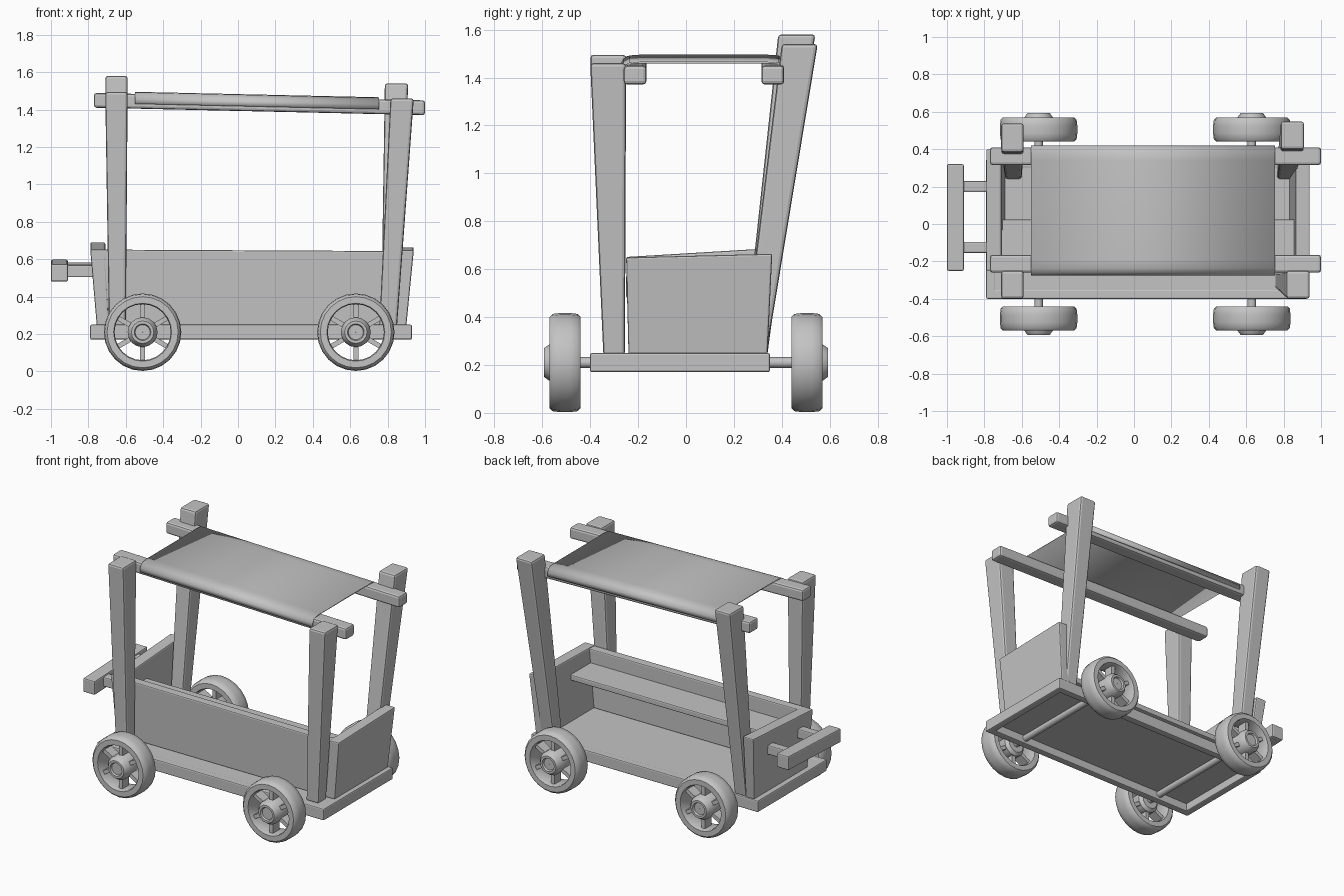
import bpy, bmesh, math
from mathutils import Matrix

if "Cube" in bpy.data.objects:
    bpy.data.objects.remove(bpy.data.objects["Cube"])

grey = bpy.data.materials.new("plain grey")
grey.use_nodes = True
grey.diffuse_color = (0.55, 0.55, 0.55, 1)
grey.node_tree.nodes["Principled BSDF"].inputs["Base Color"].default_value = (0.55, 0.55, 0.55, 1)


def finish(name, bm, bevel=0, smooth=False):
    bmesh.ops.recalc_face_normals(bm, faces=bm.faces)
    mesh = bpy.data.meshes.new(name)
    bm.to_mesh(mesh)
    bm.free()
    mesh.materials.append(grey)
    obj = bpy.data.objects.new(name, mesh)
    bpy.context.collection.objects.link(obj)
    if bevel:
        mod = obj.modifiers.new("soft edges", "BEVEL")
        mod.width = bevel
        mod.segments = 2
    if smooth:
        bpy.context.view_layer.objects.active = obj
        obj.select_set(True)
        bpy.ops.object.shade_smooth_by_angle(angle=math.radians(40))
        obj.select_set(False)
    return obj


def block(name, bottom, top, z0, z1, bevel=0.008, slope=(0, 0), shear=False):
    """Tapered beam between two (x0, x1, y0, y1) rectangles; slope tilts the top, shear the bottom too."""
    bm = bmesh.new()
    rings = []
    for (x0, x1, y0, y1), z, tilt in ((bottom, z0, shear), (top, z1, True)):
        ring = []
        for x, y in ((x0, y0), (x1, y0), (x1, y1), (x0, y1)):
            dz = slope[0] * x + slope[1] * y if tilt else 0
            ring.append(bm.verts.new((x, y, z + dz)))
        rings.append(ring)
    low, high = rings
    bm.faces.new(low)
    bm.faces.new(high)
    for i in range(4):
        j = (i + 1) % 4
        bm.faces.new((low[i], low[j], high[j], high[i]))
    return finish(name, bm, bevel)


def box(name, rect, z0, z1, **options):
    return block(name, rect, rect, z0, z1, **options)


def lathe(bm, profile, steps=24):
    """Closed (radius, y) profile turned around the y axis."""
    rings = []
    for s in range(steps):
        a = math.tau * s / steps
        rings.append([bm.verts.new((r * math.cos(a), y, r * math.sin(a))) for r, y in profile])
    n = len(profile)
    for s in range(steps):
        a, b = rings[s], rings[(s + 1) % steps]
        for i in range(n):
            j = (i + 1) % n
            bm.faces.new((a[i], a[j], b[j], b[i]))


# Wheels: tyre, hub and spokes, outer side towards +y before turning
TYRE = [(0.15, -0.055), (0.155, -0.065), (0.19, -0.065), (0.203, -0.052), (0.207, -0.02),
        (0.207, 0.02), (0.203, 0.052), (0.19, 0.065), (0.155, 0.065), (0.15, 0.055)]
HUB = [(0.022, -0.06), (0.06, -0.06), (0.08, -0.04), (0.08, 0.06), (0.06, 0.088),
       (0.045, 0.088), (0.04, 0.075), (0.001, 0.075), (0.001, -0.06)]


def wheel(name, x, side):
    bm = bmesh.new()
    lathe(bm, TYRE)
    lathe(bm, HUB, 16)
    for k in range(6):
        turn = Matrix.Rotation(math.radians(30 + 60 * k), 4, "Y")
        place = turn @ Matrix.Translation((0.113, 0, 0)) @ Matrix.Diagonal((0.09, 0.07, 0.026, 1))
        bmesh.ops.create_cube(bm, size=1, matrix=place)
    flip = Matrix.Rotation(0 if side > 0 else math.pi, 4, "Z")
    bmesh.ops.transform(bm, verts=bm.verts, matrix=Matrix.Translation((x, side * 0.505, 0.21)) @ flip)
    finish(name, bm, smooth=True)


for x, end in ((-0.51, "right"), (0.63, "left")):
    wheel("front_wheel_" + end, x, -1)
    wheel("back_wheel_" + end, x, 1)
    axle = bmesh.new()
    bmesh.ops.create_cone(axle, cap_ends=True, segments=12, radius1=0.023, radius2=0.023, depth=0.98,
                          matrix=Matrix.Translation((x, 0, 0.21)) @ Matrix.Rotation(math.pi / 2, 4, "X"))
    finish("axle_" + end, axle, smooth=True)

# Floor with a hollow underside
box("floor", (-0.77, 0.91, -0.38, 0.33), 0.225, 0.248, bevel=0)
box("front_sill", (-0.79, 0.93, -0.4, -0.35), 0.17, 0.25)
box("back_sill", (-0.79, 0.93, 0.3, 0.35), 0.17, 0.25)
box("right_sill", (-0.79, -0.74, -0.38, 0.34), 0.17, 0.25)
box("left_sill", (0.88, 0.93, -0.38, 0.34), 0.17, 0.25)

# Body panels and bench, open along the back
block("front_panel", (-0.73, 0.88, -0.235, -0.19), (-0.76, 0.91, -0.25, -0.19), 0.245, 0.648,
      slope=(-0.005, 0))
block("left_panel", (0.83, 0.9, -0.24, 0.34), (0.865, 0.94, -0.25, 0.36), 0.245, 0.655,
      slope=(0, 0.025))
block("right_panel", (-0.755, -0.69, -0.24, 0.34), (-0.79, -0.71, -0.25, 0.4), 0.245, 0.666,
      slope=(0, 0.06))
box("bench", (-0.73, 0.88, -0.21, 0.025), 0.51, 0.55)

# Leaning posts, wider at the top
block("front_right_post", (-0.69, -0.6, -0.345, -0.255), (-0.71, -0.59, -0.4, -0.25), 0.24, 1.495, bevel=0.014)
block("front_left_post", (0.755, 0.85, -0.345, -0.255), (0.815, 0.94, -0.4, -0.25), 0.24, 1.46, bevel=0.014)
block("back_right_post", (-0.69, -0.6, 0.24, 0.335), (-0.71, -0.59, 0.385, 0.54), 0.24, 1.58, bevel=0.014)
block("back_left_post", (0.765, 0.86, 0.24, 0.335), (0.785, 0.91, 0.4, 0.55), 0.24, 1.54, bevel=0.014)

# Roof rails, sloping down to the left end
FALL = -0.0225
for name, y0 in (("front_rail", -0.26), ("back_rail", 0.315)):
    box(name, (-0.77, 1.0, y0, y0 + 0.095), 1.393, 1.472, slope=(FALL, 0), shear=True, bevel=0.014)

# Cloth roof draped over the rails
DRAPE = [(-0.272, -0.055), (-0.27, -0.03), (-0.258, -0.01), (-0.235, 0.002), (-0.19, 0.005),
         (0.34, 0.005), (0.385, 0.002), (0.405, -0.01), (0.415, -0.03), (0.417, -0.055)]
cloth = bmesh.new()
edges = [[cloth.verts.new((x, y, 1.474 + dz + FALL * x)) for y, dz in DRAPE] for x in (-0.55, 0.755)]
for i in range(len(DRAPE) - 1):
    cloth.faces.new((edges[0][i], edges[1][i], edges[1][i + 1], edges[0][i + 1]))
roof = finish("cloth_roof", cloth, smooth=True)
thick = roof.modifiers.new("thickness", "SOLIDIFY")
thick.thickness = 0.008
thick.offset = 0

# Push handle on the right end
box("handle_bar", (-1.0, -0.91, -0.25, 0.32), 0.49, 0.585, slope=(0, 0.04), shear=True)
for name, y0 in (("handle_arm_front", -0.155), ("handle_arm_back", 0.17)):
    box(name, (-0.93, -0.74, y0, y0 + 0.06), 0.51, 0.575, slope=(0, 0.04), shear=True)
